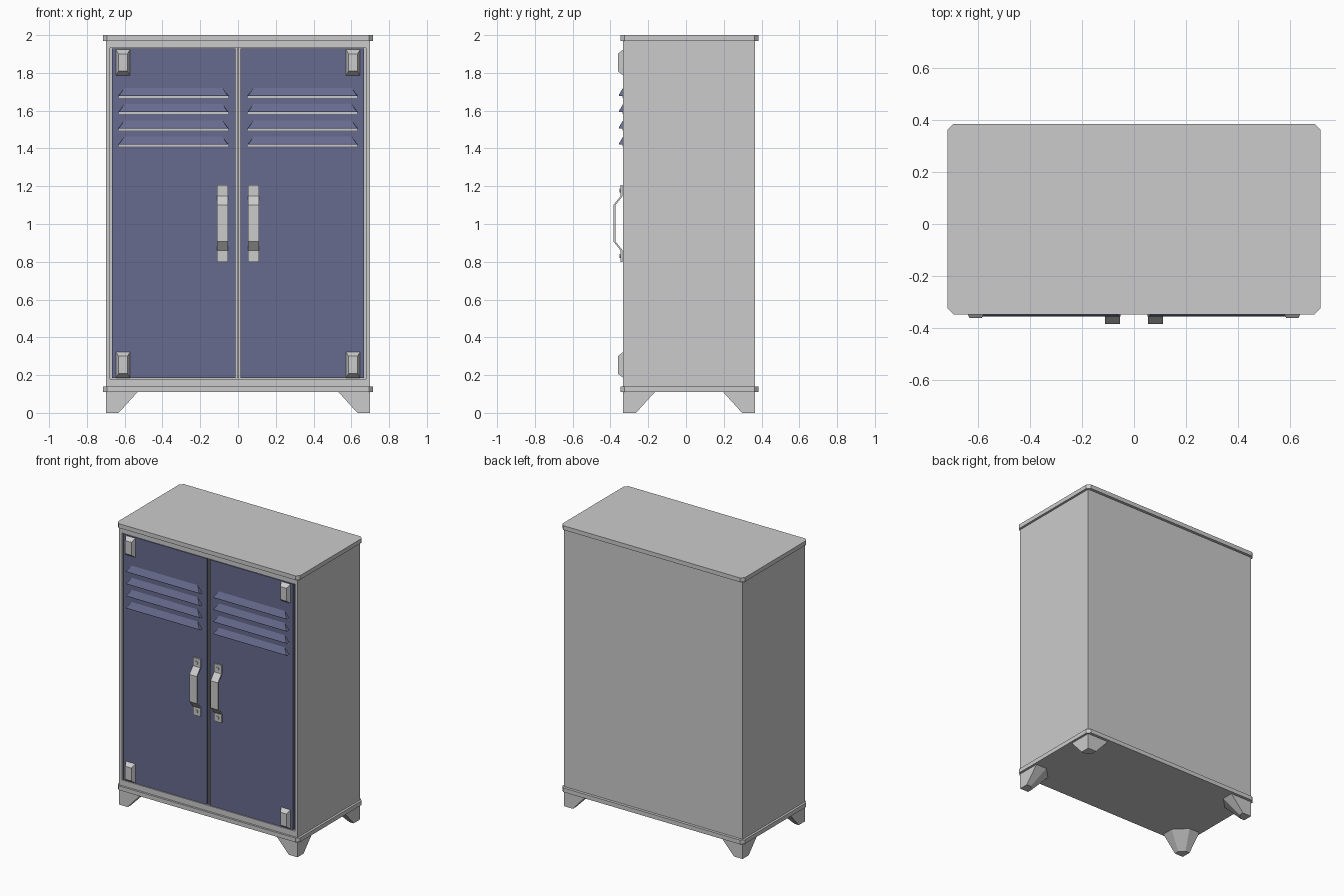
import bpy, bmesh, math
from mathutils import Vector

cube = bpy.data.objects.get("Cube")
if cube:
    bpy.data.objects.remove(cube, do_unlink=True)


def make_material(name, colour):
    mat = bpy.data.materials.new(name)
    mat.use_nodes = True
    mat.diffuse_color = (*colour, 1)
    mat.node_tree.nodes["Principled BSDF"].inputs["Base Color"].default_value = (*colour, 1)
    return mat


GREY = make_material("grey metal", (0.6, 0.6, 0.6))
BLUE = make_material("blue paint", (0.135, 0.148, 0.27))


def finish(name, bm, mat):
    bmesh.ops.recalc_face_normals(bm, faces=bm.faces)
    mesh = bpy.data.meshes.new(name)
    bm.to_mesh(mesh)
    bm.free()
    mesh.materials.append(mat)
    obj = bpy.data.objects.new(name, mesh)
    bpy.context.collection.objects.link(obj)
    return obj


def loft(name, start, end, mat):
    """Solid between two matching rings of points."""
    bm = bmesh.new()
    a = [bm.verts.new(p) for p in start]
    b = [bm.verts.new(p) for p in end]
    bm.faces.new(a)
    bm.faces.new(b)
    n = len(a)
    for i in range(n):
        j = (i + 1) % n
        bm.faces.new((a[i], a[j], b[j], b[i]))
    return finish(name, bm, mat)


def rect_xz(x0, x1, z0, z1, y):
    return [(x0, y, z0), (x1, y, z0), (x1, y, z1), (x0, y, z1)]


def box(name, x0, x1, y0, y1, z0, z1, mat):
    return loft(name, rect_xz(x0, x1, z0, z1, y0), rect_xz(x0, x1, z0, z1, y1), mat)


FRONT, BACK = -0.333, 0.365

# Cabinet body with a recessed front opening
bm = bmesh.new()
ring0 = [bm.verts.new(p) for p in rect_xz(-0.7, 0.7, 0.13, 1.98, FRONT)]
ring1 = [bm.verts.new(p) for p in rect_xz(-0.7, 0.7, 0.13, 1.98, BACK)]
front = bm.faces.new(ring0)
bm.faces.new(ring1)
for i in range(4):
    j = (i + 1) % 4
    bm.faces.new((ring0[i], ring0[j], ring1[j], ring1[i]))
bmesh.ops.recalc_face_normals(bm, faces=bm.faces)
bmesh.ops.inset_region(bm, faces=[front], thickness=0.03)
for v in front.verts:
    v.co.z = 0.18 if v.co.z < 1 else 1.932
bmesh.ops.inset_region(bm, faces=[front], thickness=0.0)
bmesh.ops.translate(bm, verts=front.verts, vec=(0, 0.025, 0))
finish("cabinet_body", bm, GREY)


# Top and base slabs with clipped corners
def slab(name, z0, z1):
    x, y0, y1, c = 0.716, -0.347, 0.385, 0.022
    outline = [(-x + c, y0), (x - c, y0), (x, y0 + c), (x, y1 - c),
               (x - c, y1), (-x + c, y1), (-x, y1 - c), (-x, y0 + c)]
    loft(name, [(*p, z0) for p in outline], [(*p, z1) for p in outline], GREY)


slab("top_slab", 1.97, 2.0)
slab("base_slab", 0.11, 0.14)


# Tapered feet, with the inner corner clipped
def foot(name, sx, front_side):
    def ring(size, clip, z):
        pts = [(0, 0), (size, 0), (size, clip), (clip, size), (0, size)]
        return [(sx * (0.7 - u), FRONT + v if front_side else BACK - v, z) for u, v in pts]
    loft(name, ring(0.17, 0.085, 0.112), ring(0.068, 0.034, 0), GREY)


# Bent strap handle
def handle(name, cx):
    path = [(-0.341, 1.207), (-0.341, 1.148), (-0.38, 1.1),
            (-0.38, 0.908), (-0.341, 0.86), (-0.341, 0.8)]
    bm = bmesh.new()
    rows = []
    for y, z in path:
        rows.append([bm.verts.new((cx + dx, y + dy, z))
                     for dx, dy in ((-0.029, -0.005), (0.029, -0.005), (0.029, 0.006), (-0.029, 0.006))])
    for a, b in zip(rows, rows[1:]):
        for i in range(4):
            j = (i + 1) % 4
            bm.faces.new((a[i], a[j], b[j], b[i]))
    bm.faces.new(rows[0])
    bm.faces.new(rows[-1])
    finish(name, bm, GREY)


def bolt(name, cx, cz):
    def ring(y):
        return [(cx + 0.012 * math.cos(k * math.tau / 6), y,
                 cz + 0.012 * math.sin(k * math.tau / 6)) for k in range(6)]
    loft(name, ring(-0.34), ring(-0.352), GREY)


for side, s in (("right", -1), ("left", 1)):
    for end in ("front", "back"):
        foot(f"{side}_{end}_foot", s, end == "front")

    # Door panel
    xs = sorted((s * 0.012, s * 0.666))
    box(f"{side}_door", *xs, FRONT, FRONT + 0.024, 0.184, 1.928, BLUE)

    # Louvres: sloped hoods over narrow slots
    mid = s * 0.342
    for i in range(4):
        z = 1.678 - 0.086 * i
        base = [(mid - 0.292, FRONT, z), (mid + 0.292, FRONT, z),
                (mid + 0.258, FRONT, z + 0.043), (mid - 0.258, FRONT, z + 0.043)]
        lip = [(mid - 0.29, -0.356, z), (mid + 0.29, -0.356, z),
               (mid + 0.286, -0.356, z + 0.005), (mid - 0.286, -0.356, z + 0.005)]
        loft(f"{side}_louvre_{i + 1}", base, lip, BLUE)
        box(f"{side}_slot_{i + 1}", mid - 0.288, mid + 0.288, FRONT - 0.002, FRONT, z - 0.01, z, GREY)

    # Hinges: tapered blocks near the outer corners
    hx = s * 0.609
    for level, z in (("lower", 0.254), ("upper", 1.855)):
        loft(f"{side}_{level}_hinge",
             rect_xz(hx - 0.037, hx + 0.037, z - 0.068, z + 0.068, FRONT),
             rect_xz(hx - 0.024, hx + 0.024, z - 0.046, z + 0.046, -0.361), GREY)

    # Handle and its bolts
    handle(f"{side}_handle", s * 0.083)
    for level, z in (("lower", 0.83), ("upper", 1.177)):
        bolt(f"{side}_{level}_bolt", s * 0.083, z)

# Thin seam strip between the doors
box("centre_strip", -0.004, 0.004, FRONT + 0.002, FRONT + 0.024, 0.184, 1.928, GREY)
